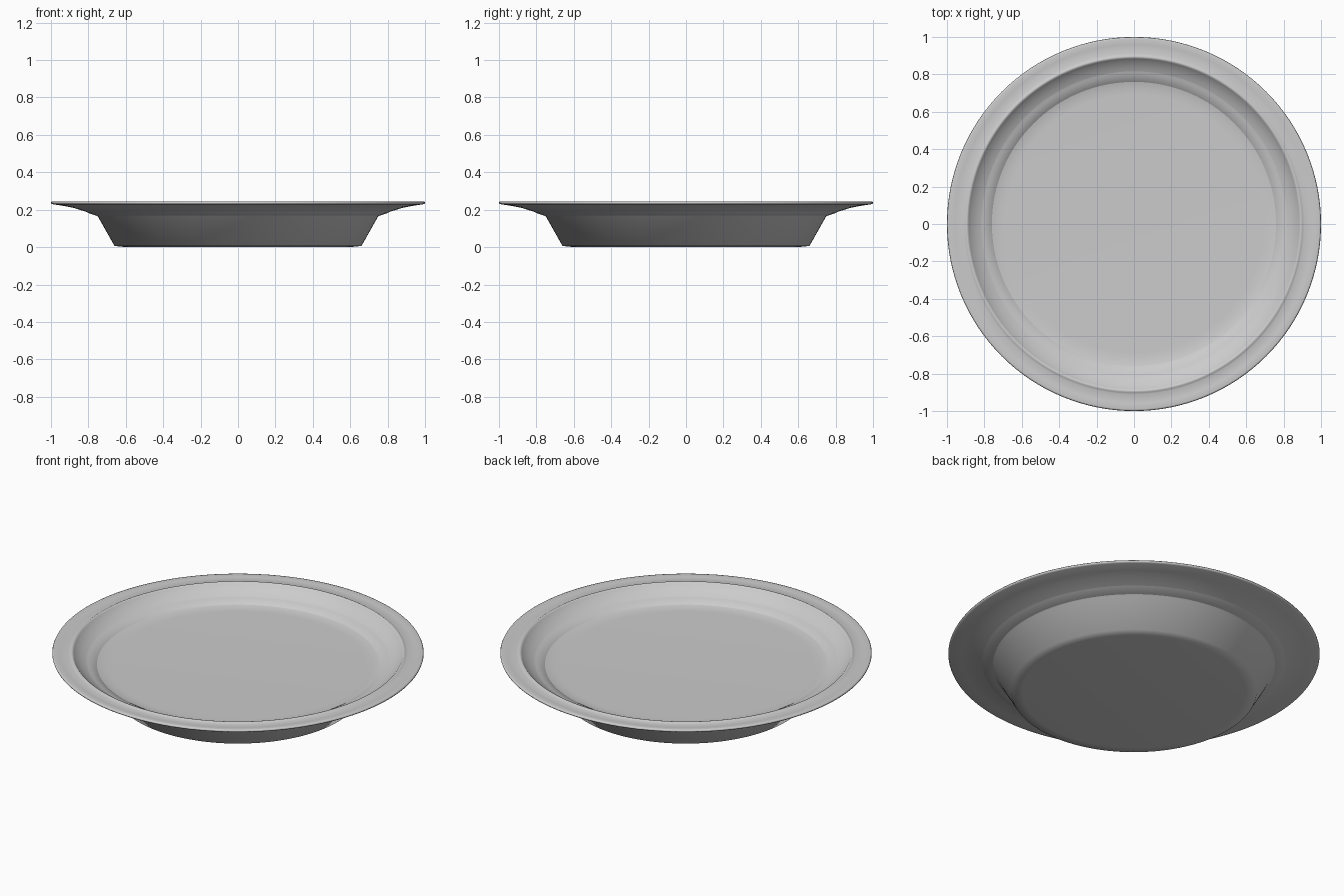
import bpy, bmesh, math
from mathutils import Vector

if "Cube" in bpy.data.objects:
    bpy.data.objects.remove(bpy.data.objects["Cube"], do_unlink=True)

SEGMENTS = 128

# Half cross-section (radius, height), from under the foot round to the well
foot = [(0, 0), (0.6, 0), (0.66, 0.006), (0.75, 0.165)]
underside = [(0.80, 0.185), (0.88, 0.21), (0.93, 0.22), (0.99, 0.229)]
lip = [(0.998, 0.232), (1, 0.237), (0.997, 0.243), (0.99, 0.245)]
rim_top = [(0.96, 0.241), (0.91, 0.238)]
bead = [(0.903, 0.241), (0.896, 0.245), (0.889, 0.244), (0.883, 0.237)]
well = [(0.87, 0.224), (0.84, 0.202), (0.80, 0.182), (0.76, 0.169),
        (0.72, 0.163), (0.69, 0.162), (0, 0.162)]


def lathe(name, profile):
    """Spin a half profile around the z axis into a smooth solid."""
    bm = bmesh.new()
    verts = [bm.verts.new((r, 0, z)) for r, z in profile]
    edges = [bm.edges.new(pair) for pair in zip(verts, verts[1:])]
    bmesh.ops.spin(bm, geom=verts + edges, cent=Vector(), axis=Vector((0, 0, 1)),
                   angle=math.tau, steps=SEGMENTS, use_merge=False)
    bmesh.ops.remove_doubles(bm, verts=bm.verts, dist=0.0001)
    bmesh.ops.recalc_face_normals(bm, faces=bm.faces)
    mesh = bpy.data.meshes.new(name)
    bm.to_mesh(mesh)
    bm.free()
    obj = bpy.data.objects.new(name, mesh)
    bpy.context.collection.objects.link(obj)
    bpy.ops.object.select_all(action="DESELECT")
    obj.select_set(True)
    bpy.context.view_layer.objects.active = obj
    bpy.ops.object.shade_smooth_by_angle(angle=math.radians(65))
    return obj


# Plate with a solid tapered foot and a beaded rim
lathe("plate", foot + underside + lip + rim_top + bead + well)
